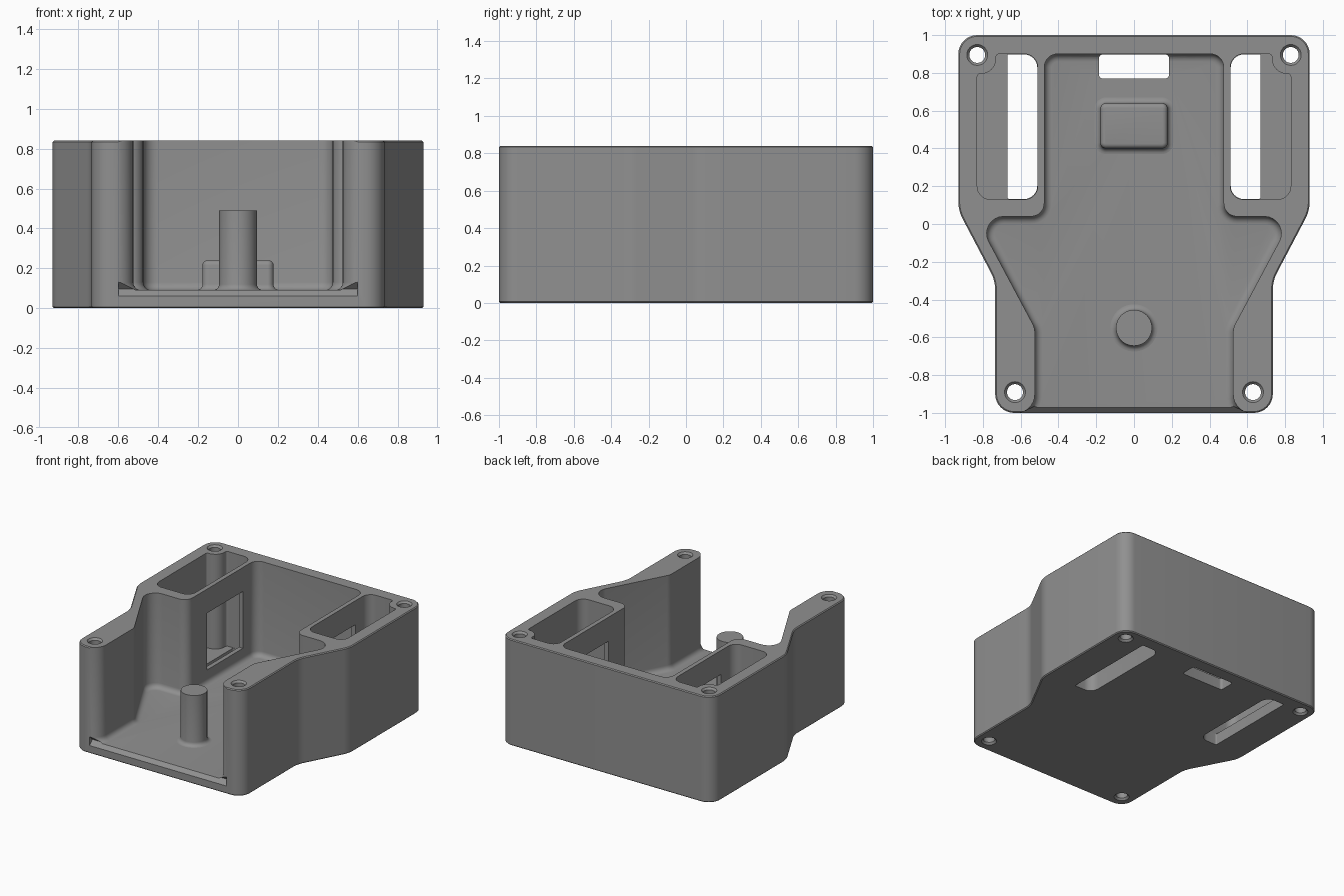
import bpy, bmesh, math
from mathutils import Vector

if "Cube" in bpy.data.objects:
    bpy.data.objects.remove(bpy.data.objects["Cube"])

grey = bpy.data.materials.new("grey_plastic")
grey.diffuse_color = (0.28, 0.28, 0.28, 1)
grey.use_nodes = True
grey.node_tree.nodes["Principled BSDF"].inputs["Base Color"].default_value = grey.diffuse_color


def rounded(corners, seg=8):
    """Points and outward normals of a counter-clockwise outline of (x, y, radius)."""
    out = []
    n = len(corners)
    for i, (x, y, r) in enumerate(corners):
        p = Vector((x, y))
        d1 = (p - Vector(corners[i - 1][:2])).normalized()
        d2 = (Vector(corners[(i + 1) % n][:2]) - p).normalized()
        turn = math.atan2(d1.x * d2.y - d1.y * d2.x, d1.dot(d2))
        s = 1 if turn > 0 else -1
        normal = Vector((d1.y, -d1.x))
        centre = p - d1 * r * math.tan(abs(turn) / 2) - normal * s * r
        a0 = math.atan2(normal.y, normal.x)
        for k in range(seg + 1):
            a = a0 + turn * k / seg
            nk = Vector((math.cos(a), math.sin(a)))
            out.append((centre + nk * s * r, nk))
    return out


def loft(name, corners, layers, seg=8):
    """Stack the outline at each (z, inset) layer and cap both ends."""
    outline = rounded(corners, seg)
    bm = bmesh.new()
    rings = []
    for z, inset in layers:
        pts = [p - nk * inset for p, nk in outline]
        rings.append([bm.verts.new((p.x, p.y, z)) for p in pts])
    n = len(outline)
    for a, b in zip(rings, rings[1:]):
        for i in range(n):
            j = (i + 1) % n
            bm.faces.new((a[i], a[j], b[j], b[i]))
    bm.faces.new(rings[0][::-1])
    bm.faces.new(rings[-1])
    me = bpy.data.meshes.new(name)
    bm.to_mesh(me)
    bm.free()
    me.materials.append(grey)
    ob = bpy.data.objects.new(name, me)
    bpy.context.collection.objects.link(ob)
    return ob


def box(x0, x1, y0, y1, r):
    return [(x0, y0, r), (x1, y0, r), (x1, y1, r), (x0, y1, r)]


def disc(x, y, r):
    return box(x - r, x + r, y - r, y + r, r * 0.99)


def mirrored(half):
    return half + [(-x, y, r) for x, y, r in reversed(half)]


def flip(corners, side):
    return corners if side > 0 else [(-x, y, r) for x, y, r in reversed(corners)]


def foot(z, r, steps=5):
    """Layers of a concave fillet flaring out at the base."""
    angles = [math.pi / 2 * k / steps for k in range(steps + 1)]
    return [(z + r * (1 - math.cos(a)), -r * (1 - math.sin(a))) for a in angles]


def crown(z, r, steps=5):
    """Layers of a rounded top edge."""
    angles = [math.pi / 2 * k / steps for k in range(steps + 1)]
    return [(z - r * (1 - math.sin(a)), r * (1 - math.cos(a))) for a in angles]


def cut(ob, cutter):
    mod = ob.modifiers.new("cut", 'BOOLEAN')
    mod.operation, mod.solver, mod.object = 'DIFFERENCE', 'EXACT', cutter
    bpy.context.view_layer.objects.active = ob
    bpy.ops.object.modifier_apply(modifier=mod.name)
    bpy.data.objects.remove(cutter)


H, FLOOR = 0.84, 0.09

# Outer shell
shell = loft("case_body", mirrored([(0.735, -1, 0.1), (0.735, -0.3, 0.2),
             (0.93, 0.07, 0.2), (0.93, 1, 0.1)]),
             [(0, 0.007), (0.007, 0), (H - 0.007, 0), (H, 0.007)])

# Main cavity, open at the front, with a filleted floor
r = 0.04
floor_fillet = [(FLOOR + r * (1 - math.cos(a)), r * (1 - math.sin(a)))
                for a in [math.pi / 2 * k / 5 for k in range(6)]]
cut(shell, loft("cavity", mirrored([(0.75, -1.4, 0.03), (0.75, -1.002, 0.05),
    (0.525, -1.002, 0.1), (0.525, -0.55, 0.1), (0.84, 0.04, 0.09),
    (0.475, 0.04, 0.07), (0.475, 0.9, 0.07)]), floor_fillet + [(1.1, 0)]))

# Chamfered front lip of the floor
lip = loft("lip", box(-0.6, 0.6, -0.03, 0.03, 0.001), [(-0.03, 0), (0.03, 0)], 1)
lip.rotation_euler.x = math.pi / 4
lip.location = (0, -1.007, 0.097)
cut(shell, lip)

# Side pockets, floor slots, wall windows
for s in (1, -1):
    cut(shell, loft("pocket", flip([(0.51, 0.13, 0.07), (0.83, 0.13, 0.07),
        (0.83, 0.795, 0.015), (0.73, 0.795, 0.08), (0.73, 0.9, 0.015),
        (0.51, 0.9, 0.07)], s), [(FLOOR, 0), (1.1, 0)]))
    cut(shell, loft("slot", flip([(0.512, 0.132, 0.07), (0.67, 0.132, 0.01),
        (0.67, 0.898, 0.01), (0.512, 0.898, 0.07)], s), [(-0.1, 0), (0.2, 0)]))
    cut(shell, loft("window", flip(box(0.42, 0.57, 0.29, 0.74, 0.001), s),
                    [(0.2, 0), (0.65, 0)], 1))

# Rear floor slot
cut(shell, loft("rear_slot", box(-0.185, 0.185, 0.77, 0.897, 0.02),
                [(-0.1, 0), (0.2, 0)]))

# Screw holes with countersunk ends
for s in (1, -1):
    for x, y in ((0.83, 0.895), (0.63, -0.89)):
        cut(shell, loft("hole", disc(s * x, y, 0.042),
            [(-0.01, -0.022), (0.015, 0), (H - 0.015, 0), (H + 0.01, -0.022)]))

# Support post and rest block rising from the floor
post = loft("support_post", disc(0, -0.55, 0.095),
            foot(FLOOR, 0.03) + [(0.49, 0)], 10)
block = loft("rest_block", box(-0.178, 0.178, 0.4, 0.64, 0.03),
             foot(FLOOR, 0.03) + crown(0.24, 0.025))

for ob in (shell, post, block):
    bpy.ops.object.select_all(action='DESELECT')
    ob.select_set(True)
    bpy.context.view_layer.objects.active = ob
    bpy.ops.object.shade_smooth_by_angle(angle=math.radians(30))
